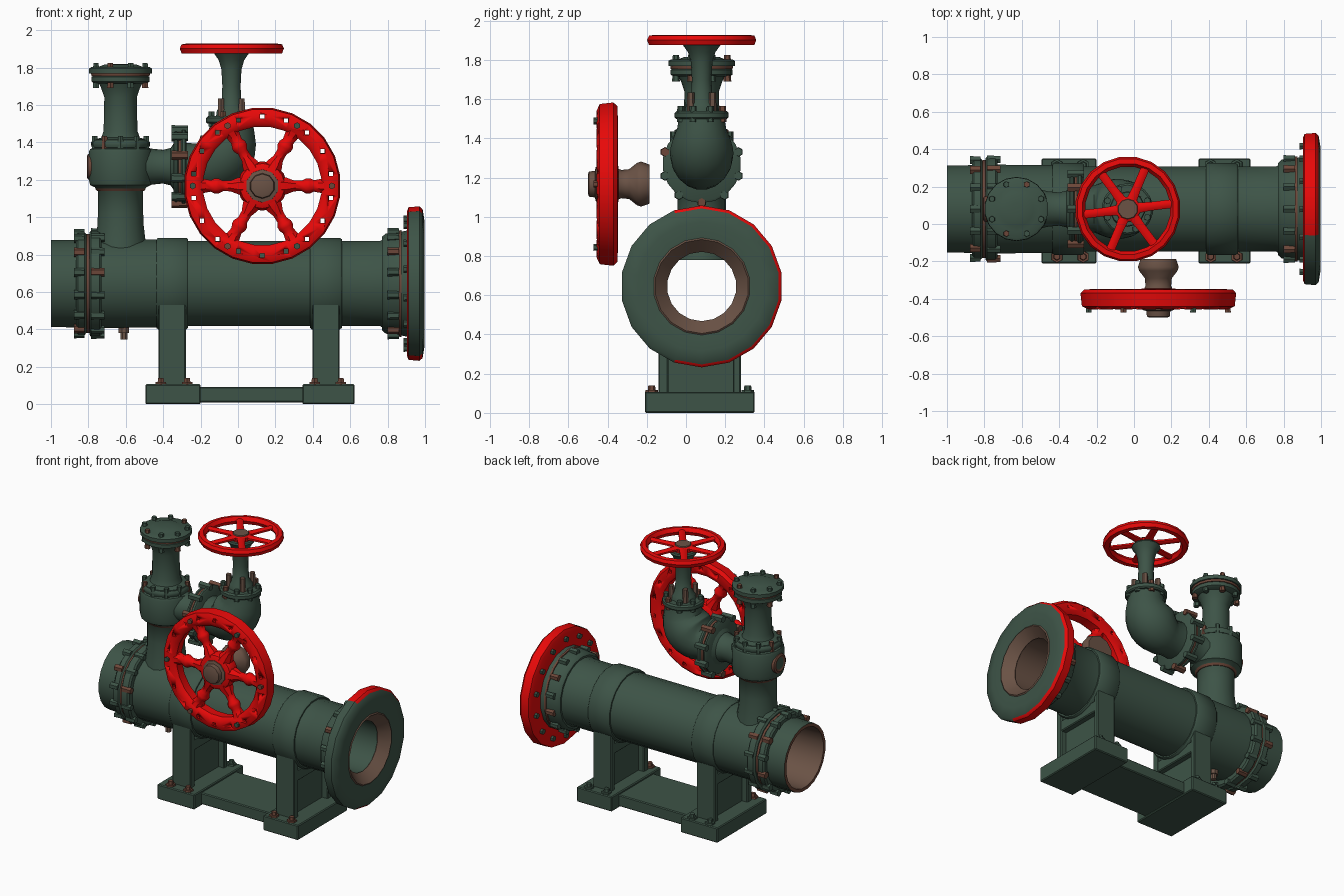
import bpy, bmesh, math
from mathutils import Vector, Matrix

if "Cube" in bpy.data.objects:
    bpy.data.objects.remove(bpy.data.objects["Cube"])


def material(name, rgb):
    m = bpy.data.materials.new(name)
    m.use_nodes = True
    m.diffuse_color = (*rgb, 1)
    m.node_tree.nodes["Principled BSDF"].inputs["Base Color"].default_value = (*rgb, 1)
    return m


GREEN = material("dark_green_paint", (0.047, 0.088, 0.063))
RED = material("red_paint", (0.9, 0.003, 0.003))
BROWN = material("worn_brown_metal", (0.145, 0.085, 0.06))
RUST = material("rust", (0.15, 0.062, 0.04))

AXES = {"X": Vector((1, 0, 0)), "Y": Vector((0, 1, 0)), "Z": Vector((0, 0, 1))}
PIPE_Y, PIPE_Z = 0.08, 0.645
PIPE = (0, PIPE_Y, PIPE_Z)


def finish(bm, name, *mats, rule=None, angle=40):
    bmesh.ops.recalc_face_normals(bm, faces=bm.faces)
    if rule:
        for f in bm.faces:
            f.material_index = rule(f.calc_center_median(), f.normal)
    me = bpy.data.meshes.new(name)
    bm.to_mesh(me)
    bm.free()
    for m in mats:
        me.materials.append(m)
    ob = bpy.data.objects.new(name, me)
    bpy.context.collection.objects.link(ob)
    bpy.ops.object.select_all(action="DESELECT")
    ob.select_set(True)
    bpy.context.view_layer.objects.active = ob
    bpy.ops.object.shade_smooth_by_angle(angle=math.radians(angle))
    return ob


def frame(axis):
    return axis.to_track_quat("Z", "Y").to_matrix()


def skin(bm, rings, closed):
    n = len(rings[0])
    pairs = list(zip(rings, rings[1:])) + ([(rings[-1], rings[0])] if closed else [])
    for a, b in pairs:
        for i in range(n):
            j = (i + 1) % n
            bm.faces.new((a[i], a[j], b[j], b[i]))
    if not closed:
        bm.faces.new(rings[0])
        bm.faces.new(rings[-1])


def sweep(bm, stations, sides=18, closed=False):
    """Join circular sections given as (centre, direction, radius)."""
    rings = []
    for c, d, r in stations:
        m = frame(d)
        rings.append([bm.verts.new(c + m @ Vector((r * math.cos(a), r * math.sin(a), 0)))
                      for a in (2 * math.pi * (i + 0.5) / sides for i in range(sides))])
    skin(bm, rings, closed)


def lathe(name, axis, base, profile, *mats, sides=18, closed=False, rule=None):
    """Turn (position along axis, radius) pairs about an axis."""
    bm, d = bmesh.new(), AXES[axis]
    sweep(bm, [(Vector(base) + d * t, d, r) for t, r in profile], sides, closed)
    return finish(bm, name, *(mats or (GREEN,)), rule=rule)


def bolts(name, axis, base, t0, t1, ring, size, count, mats=(GREEN,), sides=6, spin=0.5, rusty=4):
    """Ring of bolts; every rusty-th one takes the second material."""
    bm, d = bmesh.new(), AXES[axis]
    for i in range(count):
        a = 2 * math.pi * (i + spin) / count
        c = Vector(base) + frame(d) @ Vector((ring * math.cos(a), ring * math.sin(a), 0))
        first = len(bm.faces)
        sweep(bm, [(c + d * t0, d, size), (c + d * t1, d, size * 0.9)], sides)
        bm.faces.ensure_lookup_table()
        for f in bm.faces[first:]:
            f.material_index = 1 if len(mats) > 1 and i % rusty == 1 else 0
    return finish(bm, name, *mats, angle=30)


def box(name, x, y, z, mat=GREEN, bevel=0.006):
    bm = bmesh.new()
    lo, hi = Vector((x[0], y[0], z[0])), Vector((x[1], y[1], z[1]))
    bmesh.ops.create_cube(bm, size=1, matrix=Matrix.Translation((lo + hi) / 2)
                          @ Matrix.Diagonal((*(hi - lo), 1)))
    bmesh.ops.bevel(bm, geom=bm.edges[:], offset=bevel, segments=1, affect="EDGES")
    return finish(bm, name, mat, angle=30)


MIXED = (GREEN, RUST)


# Main pipe, open at both ends; bare bore with paint left on its lower rear wall
def bore_rule(c, n):
    y, z = c.y - PIPE_Y, c.z - PIPE_Z
    if c.x < -.99:
        return 2
    painted = c.x > -.5 and y - z > 0
    return 1 if math.hypot(y, z) < .213 and not painted else 0


lathe("main_pipe", "X", PIPE,
      [(-1, .235), (-.72, .24), (-.46, .238), (-.25, .23), (.36, .23), (.56, .23), (.76, .23),
       (.79, .25), (.9, .265), (.985, .24), (.93, .183), (-.55, .183), (-.7, .2), (-1, .212)],
      GREEN, BROWN, RUST, sides=20, closed=True, rule=bore_rule)

# Left coupling
for name, a, b, r in (("left_flange_outer", -.865, -.81, .275), ("left_flange_inner", -.795, -.73, .285)):
    lathe(name, "X", PIPE, [(a, .225), (a, r - .012), (a + .01, r), (b - .01, r), (b, r - .012), (b, .225)],
          closed=True)
lathe("left_gasket", "X", PIPE, [(-.81, .225), (-.81, .265), (-.795, .265), (-.795, .225)], RUST, closed=True)
bolts("left_outer_bolts", "X", PIPE, -.878, -.82, .268, .025, 14, MIXED)
bolts("left_inner_bolts", "X", PIPE, -.785, -.715, .272, .024, 14, MIXED, rusty=5)

# Right collar and large end flange, red on its rear rim and whole back
lathe("right_collar", "X", PIPE, [(.77, .22), (.77, .25), (.79, .268), (.86, .275), (.91, .285), (.91, .23)],
      closed=True)
lathe("collar_gasket", "X", PIPE, [(.862, .27), (.862, .284), (.874, .286), (.874, .27)], RUST, closed=True)
bolts("right_collar_bolts", "X", PIPE, .8, .86, .275, .023, 14, MIXED)
lathe("end_flange", "X", PIPE,
      [(.903, .24), (.903, .385), (.912, .408), (.97, .413), (.987, .398), (.998, .33), (.99, .24)],
      GREEN, RED, closed=True,
      rule=lambda c, n: 1 if n.x < -.5 or (n.x < .7 and c.y > -.1) else 0)
lathe("end_bore_lining", "X", PIPE, [(.991, .248), (.997, .24), (.93, .177), (.92, .187)],
      BROWN, closed=True)
bolts("end_flange_bolts", "X", PIPE, .885, .915, .345, .02, 14)

# Base with two foot pads, H-section legs and saddle bands
box("base_rail", (-.25, .4), (-.13, .27), (.01, .092))
for side, x0, x1, leg in (("right", -.495, -.2, -.352), ("left", .345, .623, .47)):
    box(side + "_foot_pad", (x0, x1), (-.21, .35), (0, .107))
    for part, y0, y1 in (("front", -.14, -.09), ("rear", .24, .28)):
        box(f"{side}_leg_{part}_plate", (leg - .073, leg + .073), (y0, y1), (.1, .56))
    box(side + "_leg_web", (leg - .03, leg + .03), (-.1, .25), (.1, .44))
    box(side + "_leg_head", (leg - .07, leg + .07), (-.1, .25), (.36, .44))
    lathe(side + "_saddle_band", "X", (leg, *PIPE[1:]),
          [(-.085, .22), (-.085, .24), (-.075, .248), (.075, .248), (.085, .24), (.085, .22)],
          sides=20, closed=True)
    for i, (px, py) in enumerate([(px, py) for px in (leg - .06, leg + .08) for py in (-.175, .315)]):
        lathe(f"{side}_foot_bolt_{i}", "Z", (px, py, 0), [(.1, .034), (.118, .032), (.118, .02), (.14, .017)],
              RUST if i % 2 == 0 else GREEN, sides=6)

# Drain plug
lathe("drain_plug", "Z", (-.61, PIPE_Y, 0), [(.345, .02), (.38, .02), (.38, .03), (.42, .03)], BROWN, sides=8)

# Riser with valve body and top flange
RISER = (-.628, PIPE_Y, 0)
lathe("riser", "Z", RISER,
      [(.78, .15), (.88, .135), (.96, .125), (1.02, .123), (1.14, .123), (1.16, .14), (1.172, .165),
       (1.2, .172), (1.35, .172), (1.365, .165), (1.37, .145), (1.415, .145), (1.425, .105),
       (1.46, .092), (1.64, .088), (1.69, .105), (1.72, .12)])
lathe("riser_base_gasket", "Z", RISER, [(1.14, .128), (1.154, .138)], RUST)
lathe("riser_collar", "Z", RISER, [(1.372, .155), (1.385, .16), (1.4, .16), (1.412, .15)])
bolts("riser_collar_bolts", "Z", RISER, 1.36, 1.435, .145, .018, 10, MIXED)
lathe("top_flange_lower", "Z", RISER, [(1.715, .14), (1.725, .158), (1.75, .158), (1.755, .15)])
lathe("top_flange_gasket", "Z", RISER, [(1.755, .158), (1.769, .16)], RUST)
lathe("top_flange_cover", "Z", RISER,
      [(1.769, .17), (1.795, .17), (1.803, .157), (1.803, .12), (1.815, .09), (1.82, .03)])
bolts("top_flange_nuts", "Z", RISER, 1.69, 1.72, .142, .02, 8, MIXED, rusty=2)
bolts("top_flange_bolts", "Z", RISER, 1.79, 1.825, .142, .018, 8, MIXED)
SIDE = (0, PIPE_Y, 1.27)
lathe("side_cap_ring", "X", SIDE, [(-.802, .04), (-.808, .055), (-.802, .068), (-.76, .075), (-.76, .04)],
      RUST, closed=True, sides=14)
lathe("side_cap", "X", SIDE, [(-.803, .043), (-.76, .05)], sides=14)

# Branch and bolted joint
lathe("branch_pipe", "X", SIDE, [(-.52, .11), (-.46, .096), (-.4, .09), (-.36, .1), (-.34, .13)])
for name, a, b, r in (("branch_flange", -.345, -.318, .192), ("elbow_flange", -.306, -.275, .2)):
    lathe(name, "X", SIDE, [(a, r - .012), (a + .008, r), (b - .008, r), (b, r - .012)])
lathe("branch_gasket", "X", SIDE, [(-.319, .188), (-.305, .19)], RUST)
bolts("branch_bolts", "X", SIDE, -.355, -.268, .197, .025, 10, MIXED, rusty=3)

# Swelling elbow turning upward
bm = bmesh.new()
stations = [(Vector((-.29, PIPE_Y, 1.27)), AXES["X"], .13)]
for i in range(9):
    a = math.pi / 2 * i / 8
    stations.append((Vector((-.215 + .18 * math.sin(a), PIPE_Y, 1.45 - .18 * math.cos(a))),
                     Vector((math.cos(a), 0, math.sin(a))), .125 + .037 * math.sin(2 * a)))
stations.append((Vector((-.035, PIPE_Y, 1.51)), AXES["Z"], .115))
rings = []
for c, d, r in stations:
    v = d.cross(AXES["Y"])
    rings.append([bm.verts.new(c + r * (AXES["Y"] * math.cos(t) + v * math.sin(t)))
                  for t in (2 * math.pi * k / 18 for k in range(18))])
skin(bm, rings, False)
finish(bm, "elbow", GREEN)

# Bonnet and stem
STEM = (-.035, PIPE_Y, 0)
lathe("bonnet_plate", "Z", STEM, [(1.5, .13), (1.508, .138), (1.53, .138), (1.54, .128)])
lathe("stem", "Z", STEM, [(1.535, .085), (1.57, .08), (1.6, .055), (1.7, .05), (1.79, .055),
                          (1.84, .07), (1.875, .095), (1.885, .09)], sides=14)
bolts("bonnet_bolts", "Z", STEM, 1.485, 1.565, .115, .02, 8, MIXED)
bolts("gland_studs", "Z", STEM, 1.54, 1.635, .078, .02, 4, (BROWN,))


def spokes(name, axis, base, count, profile, spin, flat=1.0):
    bm, m = bmesh.new(), frame(AXES[axis])
    for i in range(count):
        a = 2 * math.pi * i / count + spin
        d = m @ Vector((math.cos(a), math.sin(a), 0))
        sweep(bm, [(Vector(base) + d * t, d, r) for t, r in profile], 8)
    k = AXES[axis]
    for v in bm.verts:
        v.co -= k * (v.co - Vector(base)).dot(k) * (1 - flat)
    return finish(bm, name, RED)


# Small horizontal handwheel
HW = (-.033, PIPE_Y, 1.902)
lathe("top_wheel_rim", "Z", HW, [(-.026, .24), (-.026, .272), (0, .282), (.022, .272), (.026, .245), (0, .228)],
      RED, closed=True, sides=20)
spokes("top_wheel_spokes", "Z", HW, 6, [(.03, .032), (.12, .025), (.245, .025)], .12, .6)
lathe("top_wheel_hub", "Z", HW, [(-.025, .068), (.01, .068), (.018, .058)], RED, sides=12)
lathe("top_wheel_nut", "Z", HW, [(.01, .058), (.025, .052)], BROWN, sides=10)

# Large front handwheel with a drilled rim
FW = (.13, 0, 1.167)
rim = lathe("front_wheel_rim", "Y", FW,
            [(-.45, .335), (-.457, .375), (-.44, .412), (-.37, .42), (-.35, .4), (-.348, .35),
             (-.365, .322), (-.43, .318)], RED, closed=True, sides=24)
cutter = bolts("rim_hole_cutter", "Y", FW, -.5, -.3, .372, .017, 18, (RED,), sides=4)
cutter.hide_render = True
mod = rim.modifiers.new("holes", "BOOLEAN")
mod.operation, mod.solver, mod.object = "DIFFERENCE", "EXACT", cutter
rim.data = bpy.data.meshes.new_from_object(rim.evaluated_get(bpy.context.evaluated_depsgraph_get()))
rim.modifiers.clear()
bpy.data.objects.remove(cutter)
bolts("rim_studs", "Y", FW, -.472, -.44, .372, .018, 6, MIXED, spin=0, rusty=2)
spokes("front_wheel_spokes", "Y", (FW[0], -.405, FW[2]), 6,
       [(.06, .055), (.13, .048), (.17, .031), (.21, .03), (.235, .044), (.255, .044), (.275, .033),
        (.31, .04), (.34, .05)], 0)
lathe("front_wheel_hub", "Y", FW, [(-.455, .095), (-.445, .12), (-.41, .132), (-.36, .12), (-.345, .09)], RED)
lathe("front_wheel_cap", "Y", FW, [(-.5, .05), (-.495, .064), (-.465, .068), (-.46, .088), (-.44, .09)],
      BROWN, sides=10)
lathe("front_wheel_boss", "Y", FW,
      [(-.36, .085), (-.33, .072), (-.29, .076), (-.25, .108), (-.23, .115), (-.187, .1)], BROWN, sides=10)
